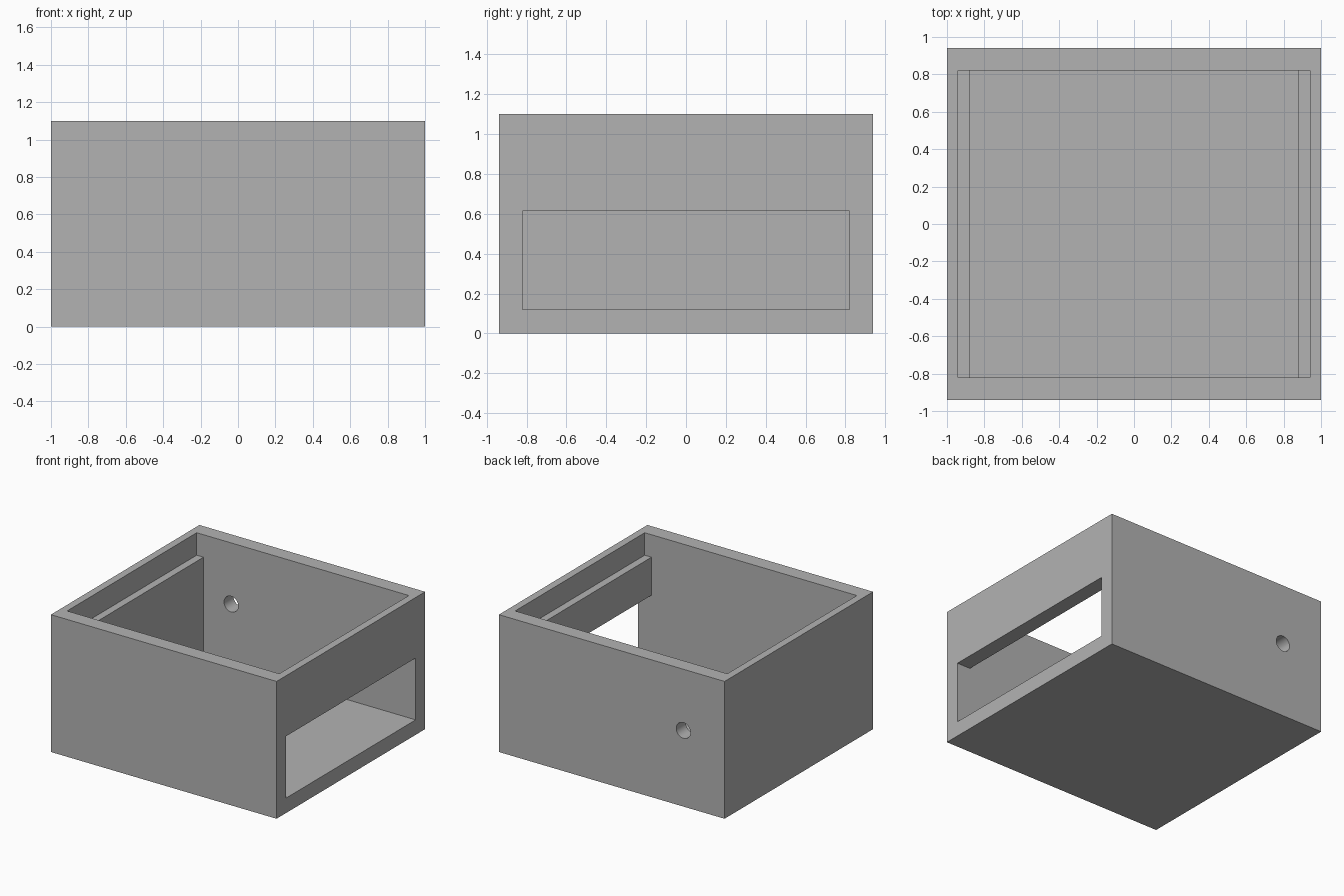
import bpy
import math

cube = bpy.data.objects.get("Cube")
if cube:
    bpy.data.objects.remove(cube, do_unlink=True)

grey = bpy.data.materials.new("plain grey")
grey.use_nodes = True
colour = (0.45, 0.45, 0.45, 1)
grey.diffuse_color = colour
grey.node_tree.nodes["Principled BSDF"].inputs["Base Color"].default_value = colour


def box(name, low, high):
    """Box spanning two opposite corners."""
    bpy.ops.mesh.primitive_cube_add(
        size=1, location=[(a + b) / 2 for a, b in zip(low, high)])
    obj = bpy.context.object
    obj.name = name
    obj.scale = [b - a for a, b in zip(low, high)]
    bpy.ops.object.transform_apply(location=False, rotation=False, scale=True)
    obj.data.materials.append(grey)
    return obj


def cut(target, cutter):
    """Subtract the cutter, then remove it."""
    mod = target.modifiers.new(cutter.name, "BOOLEAN")
    mod.operation = "DIFFERENCE"
    mod.solver = "EXACT"
    mod.object = cutter
    cutter.hide_render = True
    bpy.context.view_layer.objects.active = target
    bpy.ops.object.modifier_apply(modifier=mod.name)
    bpy.data.objects.remove(cutter, do_unlink=True)


LENGTH, WIDTH, HEIGHT = 1.0, 0.94, 1.10    # half length, half width, height
INNER, FLOOR = 0.82, 0.12                  # half cavity width, floor level
LEDGE = 0.92                               # level of the lid ledges

# Solid body of the open case
case = box("case", (-LENGTH, -WIDTH, 0), (LENGTH, WIDTH, HEIGHT))

# Main cavity, and the wider rim above the two ledges
cut(case, box("cavity", (-0.88, -INNER, FLOOR), (0.88, INNER, HEIGHT + 0.2)))
cut(case, box("rim", (-0.94, -INNER, LEDGE), (0.94, INNER, HEIGHT + 0.3)))

# Wide slot through the left wall, flush with the floor and side walls
cut(case, box("slot", (0.5, -INNER, FLOOR), (1.2, INNER, 0.615)))

# Round cable hole through the back wall
bpy.ops.mesh.primitive_cylinder_add(
    vertices=48, radius=0.063, depth=0.5, location=(-0.635, WIDTH, 0.61),
    rotation=(math.pi / 2, 0, 0))
hole = bpy.context.object
hole.name = "cable_hole"
hole.data.materials.append(grey)
cut(case, hole)

# Smooth the hole, keep the box edges sharp
bpy.ops.object.select_all(action="DESELECT")
case.select_set(True)
bpy.context.view_layer.objects.active = case
bpy.ops.object.shade_smooth_by_angle(angle=math.radians(30))
